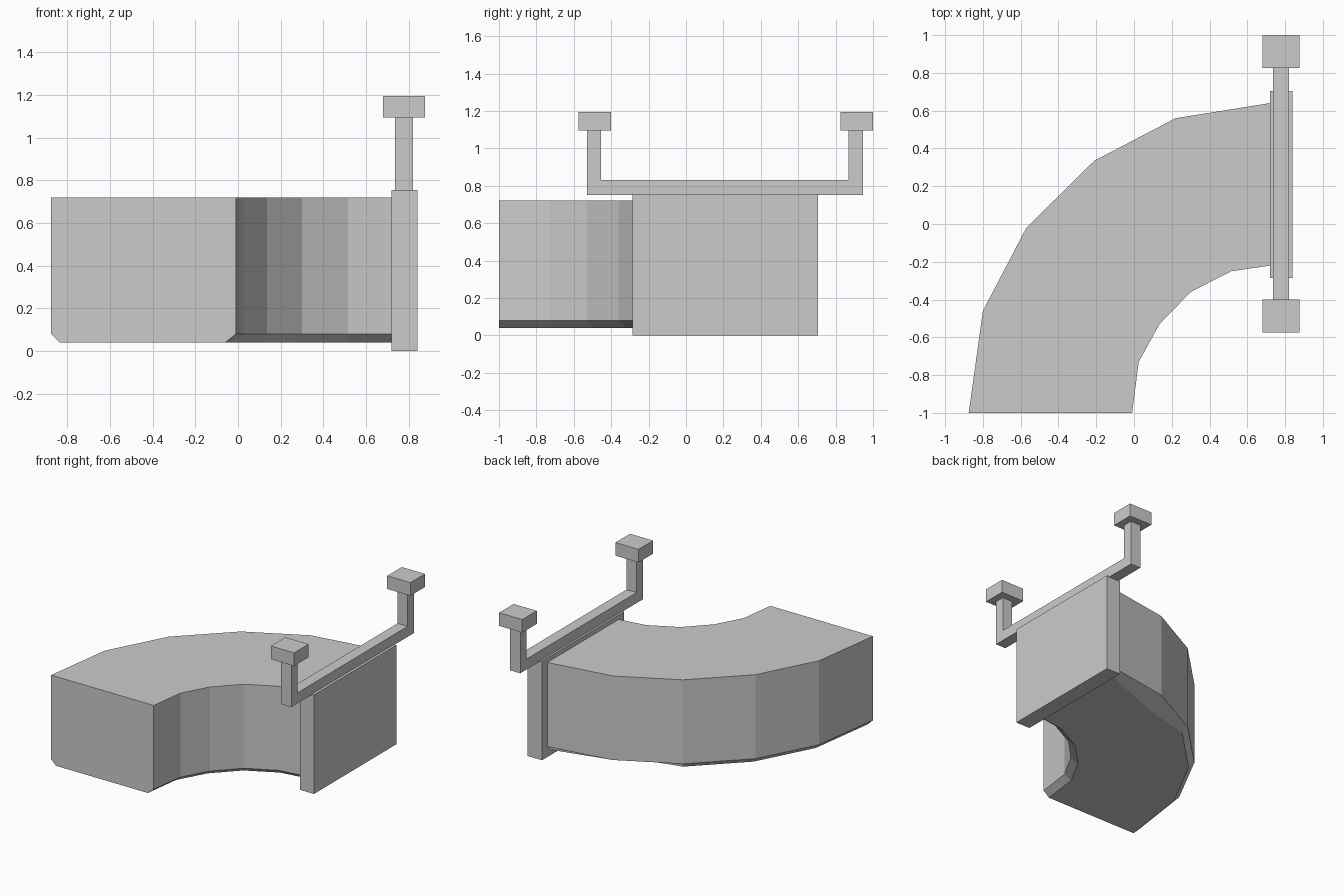
import bpy
import bmesh
from mathutils import Vector

cube = bpy.data.objects.get("Cube")
if cube:
    bpy.data.objects.remove(cube, do_unlink=True)

grey = bpy.data.materials.new("plain_grey")
grey.use_nodes = True
color = (0.6, 0.6, 0.6, 1)
grey.diffuse_color = color
grey.node_tree.nodes["Principled BSDF"].inputs["Base Color"].default_value = color


def finish(name, bm):
    bmesh.ops.recalc_face_normals(bm, faces=bm.faces)
    mesh = bpy.data.meshes.new(name)
    bm.to_mesh(mesh)
    bm.free()
    mesh.materials.append(grey)
    obj = bpy.data.objects.new(name, mesh)
    bpy.context.collection.objects.link(obj)
    return obj


def box(name, low, high):
    low, high = Vector(low), Vector(high)
    bm = bmesh.new()
    bmesh.ops.create_cube(bm, size=1)
    for v in bm.verts:
        v.co = (low + high) / 2 + v.co * (high - low)
    return finish(name, bm)


# Curved duct: matching outer and inner plan points, swept as cross-sections
outer = [(-0.875, -1), (-0.8, -0.46), (-0.57, -0.02),
         (-0.21, 0.335), (0.22, 0.56), (0.72, 0.64)]
inner = [(-0.01, -1), (0.025, -0.73), (0.135, -0.53),
         (0.3, -0.36), (0.515, -0.25), (0.72, -0.22)]
TOP, CHAMFER, BOTTOM = 0.72, 0.08, 0.04

bm = bmesh.new()
rings = []
for i, (o, n) in enumerate(zip(outer, inner)):
    o, n = Vector(o), Vector(n)
    across = (n - o).normalized()
    # One outer bottom corner is pulled inward, forming a notch
    o_low = Vector((0.17, 0.39)) if i == 4 else o + across * 0.04
    n_low = n - across * 0.05
    section = [(o, TOP), (o, CHAMFER), (o_low, BOTTOM),
               (n_low, BOTTOM), (n, CHAMFER), (n, TOP)]
    rings.append([bm.verts.new((p.x, p.y, z)) for p, z in section])
for a, b in zip(rings, rings[1:]):
    for k in range(len(a)):
        m = (k + 1) % len(a)
        bm.faces.new((a[k], a[m], b[m], b[k]))
bm.faces.new(rings[0])
bm.faces.new(rings[-1])
finish("curved_duct", bm)

# Flat end plate and the rail above it
box("end_plate", (0.72, -0.285, 0), (0.84, 0.705, 0.755))
box("rail", (0.735, -0.53, 0.75), (0.82, 0.945, 0.83))

# Upright posts with block caps at both rail ends
for side, post_y, cap_y in (("front", -0.53, -0.575), ("back", 0.87, 0.825)):
    box(side + "_post", (0.735, post_y, 0.83), (0.82, post_y + 0.075, 1.095))
    box(side + "_cap", (0.68, cap_y, 1.095), (0.875, cap_y + 0.175, 1.195))
